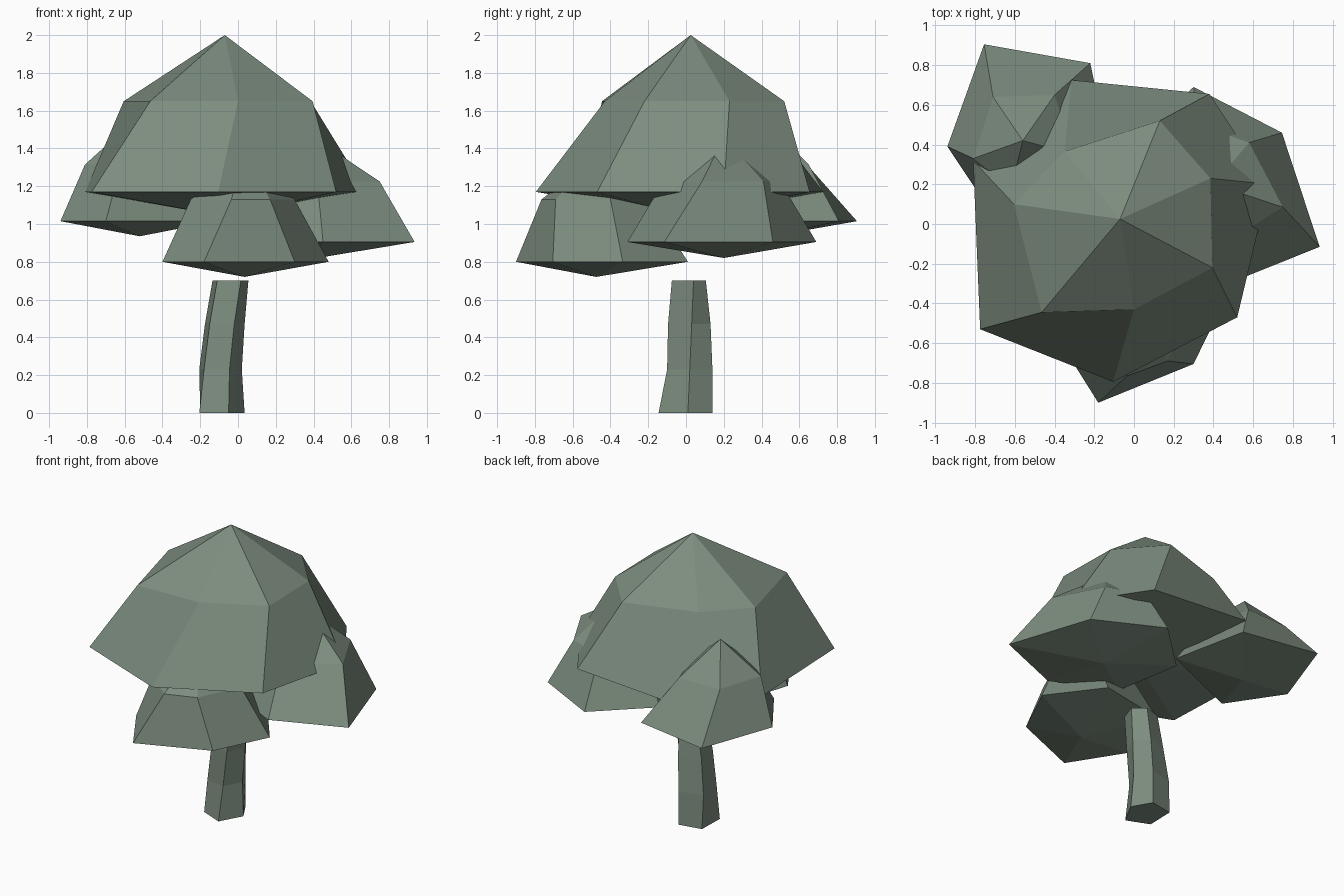
import bpy

mat = bpy.data.materials.new("grey green")
mat.diffuse_color = (0.205, 0.266, 0.212, 1)


def make(name, verts, faces):
    me = bpy.data.meshes.new(name)
    me.from_pydata(verts, [], faces)
    me.materials.append(mat)
    ob = bpy.data.objects.new(name, me)
    bpy.context.collection.objects.link(ob)
    return ob


def canopy(name, bottom, rim, rim_z, mid, mid_z, top):
    """Faceted dome: bottom point, wide rim, narrower ring, top point (rings counter-clockwise)."""
    n = len(rim)
    verts = [bottom] + [(x, y, rim_z) for x, y in rim] + [(x, y, mid_z) for x, y in mid] + [top]
    faces = []
    for i in range(n):
        j = (i + 1) % n
        faces += [(0, 1 + j, 1 + i),
                  (1 + i, 1 + j, 1 + n + j, 1 + n + i),
                  (1 + n + i, 1 + n + j, 1 + 2 * n)]
    return make(name, verts, faces)


# large main crown
canopy("main_canopy", (-0.07, 0.0, 1.04),
       [(-.81, .32), (-.775, -.53), (-.105, -.795), (.52, -.47), (.68, .2), (.38, .655), (-.315, .725)], 1.17,
       [(-.605, .1), (-.465, -.445), (0, -.43), (.395, -.22), (.385, .23), (.13, .52), (-.35, .365)], 1.65,
       (-0.07, 0.025, 2.0))

# small crown at the front
canopy("front_canopy", (.035, -.475, .72),
       [(-.4, -.55), (-.18, -.9), (.3, -.705), (.48, -.335), (.22, .01), (-.25, -.08)], .8,
       [(-.25, -.58), (-.035, -.765), (.17, -.69), (.3, -.4), (.15, -.2), (-.15, -.22)], 1.13,
       (.03, -.47, 1.36))

# small crown at the right
canopy("right_canopy", (.42, .2, .82),
       [(.45, -.31), (.935, -.115), (.745, .46), (.3, .69), (-.05, .36), (.03, -.11)], .905,
       [(.42, -.12), (.75, .085), (.58, .41), (.32, .5), (.12, .3), (.18, .0)], 1.225,
       (.4, .2, 1.46))

# small crown at the back left
canopy("back_left_canopy", (-.52, .45, .935),
       [(-.94, .39), (-.7, .03), (-.11, .28), (-.22, .81), (-.755, .905)], 1.015,
       [(-.81, .33), (-.62, .18), (-.3, .35), (-.4, .65), (-.71, .64)], 1.315,
       (-.56, .42, 1.54))

# bent five-sided trunk
rings = [(0, [(-.05, -.145), (.035, .01), (-.04, .14), (-.2, .11), (-.205, -.08)]),
         (.23, [(-.045, -.1), (.02, .02), (-.04, .14), (-.205, .1), (-.18, -.08)]),
         (.47, [(-.02, -.095), (.035, .03), (-.03, .13), (-.175, .08), (-.15, -.08)]),
         (.7, [(.015, -.075), (.055, .04), (-.02, .105), (-.135, .07), (-.11, -.07)])]
verts = [(x, y, z) for z, ring in rings for x, y in ring]
faces = [(4, 3, 2, 1, 0), (15, 16, 17, 18, 19)]
for r in range(3):
    for i in range(5):
        j = (i + 1) % 5
        faces.append((r * 5 + i, r * 5 + j, r * 5 + 5 + j, r * 5 + 5 + i))
make("trunk", verts, faces)
